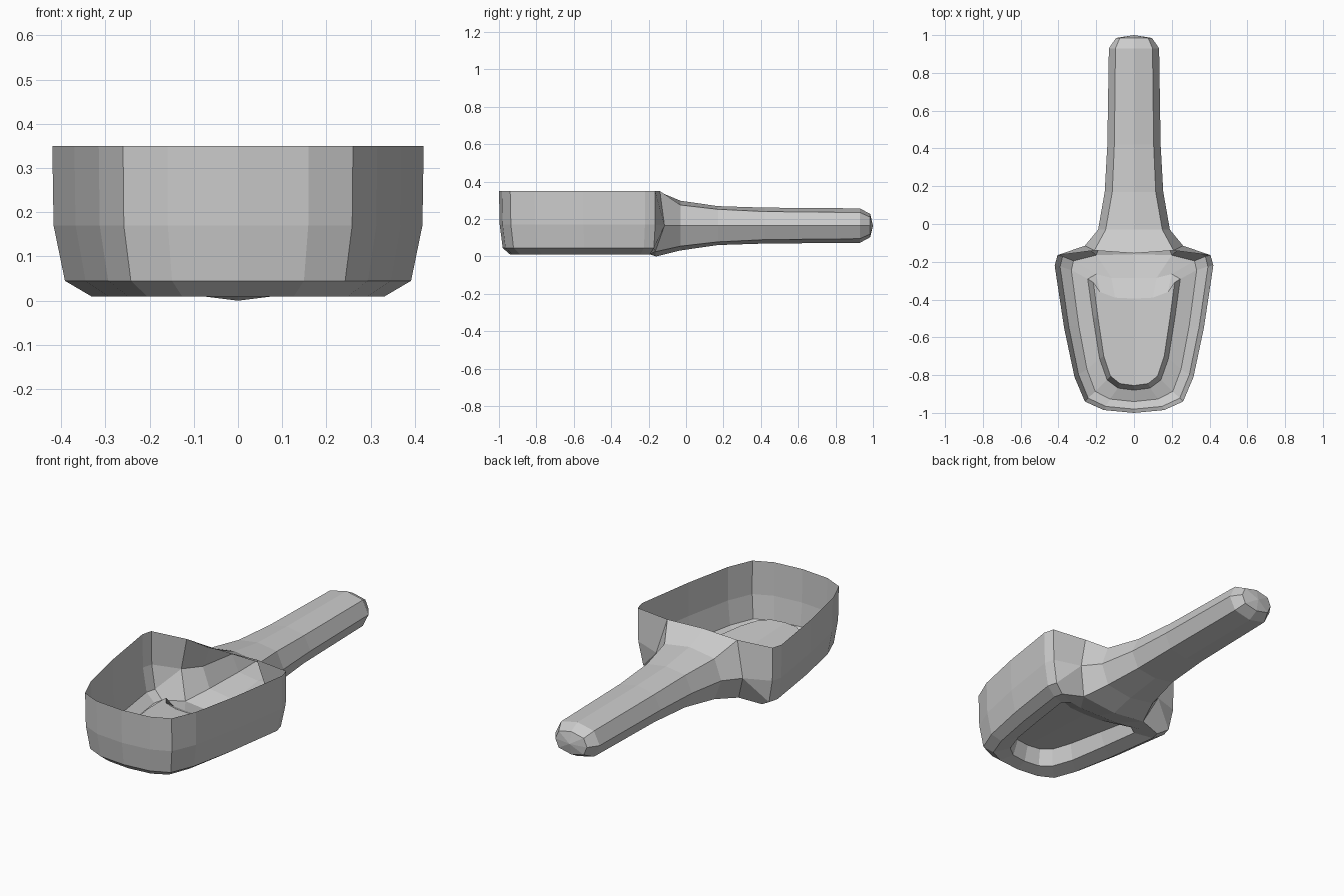
import bpy, bmesh

if "Cube" in bpy.data.objects:
    bpy.data.objects.remove(bpy.data.objects["Cube"])

# Half outline of the bowl rim, front centre to back corner
RIM = [(0, -1), (.16, -.985), (.26, -.94), (.315, -.81), (.37, -.55), (.42, -.22), (.405, -.165)]
# Half outline of the raised floor, front centre to back centre
FLOOR = [(0, -.855), (.075, -.845), (.125, -.805), (.16, -.7), (.19, -.5),
         (.215, -.31), (.18, -.36), (.1, -.39), (0, -.395)]

bm = bmesh.new()


def ring(points):
    return [bm.verts.new(p) for p in points]


def loft(a, b):
    for i in range(len(a) - 1):
        bm.faces.new((a[i], a[i + 1], b[i + 1], b[i]))


def level(width, front, back, z):
    """Bowl outline scaled in x and remapped in y between front and back."""
    return ring([(x * width, front + (y + 1) / .835 * (back - front), z) for x, y in RIM])


# Bowl wall and rounded foot
rim = level(1, -1, -.165, .35)
mid = level(.993, -.996, -.165, .17)
low = level(.932, -.98, -.172, .045)
foot = level(.79, -.94, -.195, .01)
for a, b in ((rim, mid), (mid, low), (low, foot)):
    loft(a, b)

# Hollow handle, flaring open into the bowl
base = ring([(0, -.155, .35), (.21, -.14, .35), (.26, -.115, .165), (.2, -.165, .025), (0, -.16, 0)])
sections = [  # y, edge width, side width, half height, edge half height
    (-.03, .15, .19, .133, .11),
    (.17, .115, .155, .104, .087),
    (.42, .104, .141, .096, .075),
    (.93, .098, .133, .092, .07),
    (.985, .075, .095, .062, .045)]
prev = base
for y, we, ws, h, he in sections:
    cur = ring([(0, y, .165 + h), (we, y, .165 + he), (ws, y, .165), (we, y, .165 - he), (0, y, .165 - h)])
    loft(prev, cur)
    prev = cur
tip = bm.verts.new((0, 1, .165))
for i in range(4):
    bm.faces.new((prev[i], prev[i + 1], tip))

# Back wall beside the handle
bm.faces.new((rim[-1], base[1], base[2], mid[-1]))
bm.faces.new((mid[-1], base[2], low[-1]))
bm.faces.new((low[-1], base[2], base[3], foot[-1]))

# Underside ring stepping up to the raised floor
outer = foot + [base[3], base[4]]
step = ring([(x * 1.14, -.55 + (y + .55) * 1.08, .03) for x, y in FLOOR[:6]]
            + [(.2, -.265, .035), (.12, -.285, .04), (0, -.285, .04)])
floor = ring([(x, y, .115 if y < -.45 else .095) for x, y in FLOOR])
loft(outer, step)
loft(step, floor)
bm.faces.new(floor)

# Consistent outward normals
bmesh.ops.recalc_face_normals(bm, faces=bm.faces[:])
bm.faces.ensure_lookup_table()
if bm.faces[0].normal.y > 0:
    bmesh.ops.reverse_faces(bm, faces=bm.faces[:])

mesh = bpy.data.meshes.new("scoop")
bm.to_mesh(mesh)
bm.free()
scoop = bpy.data.objects.new("scoop", mesh)
bpy.context.collection.objects.link(scoop)
mirror = scoop.modifiers.new("mirror", 'MIRROR')
mirror.use_clip = True
